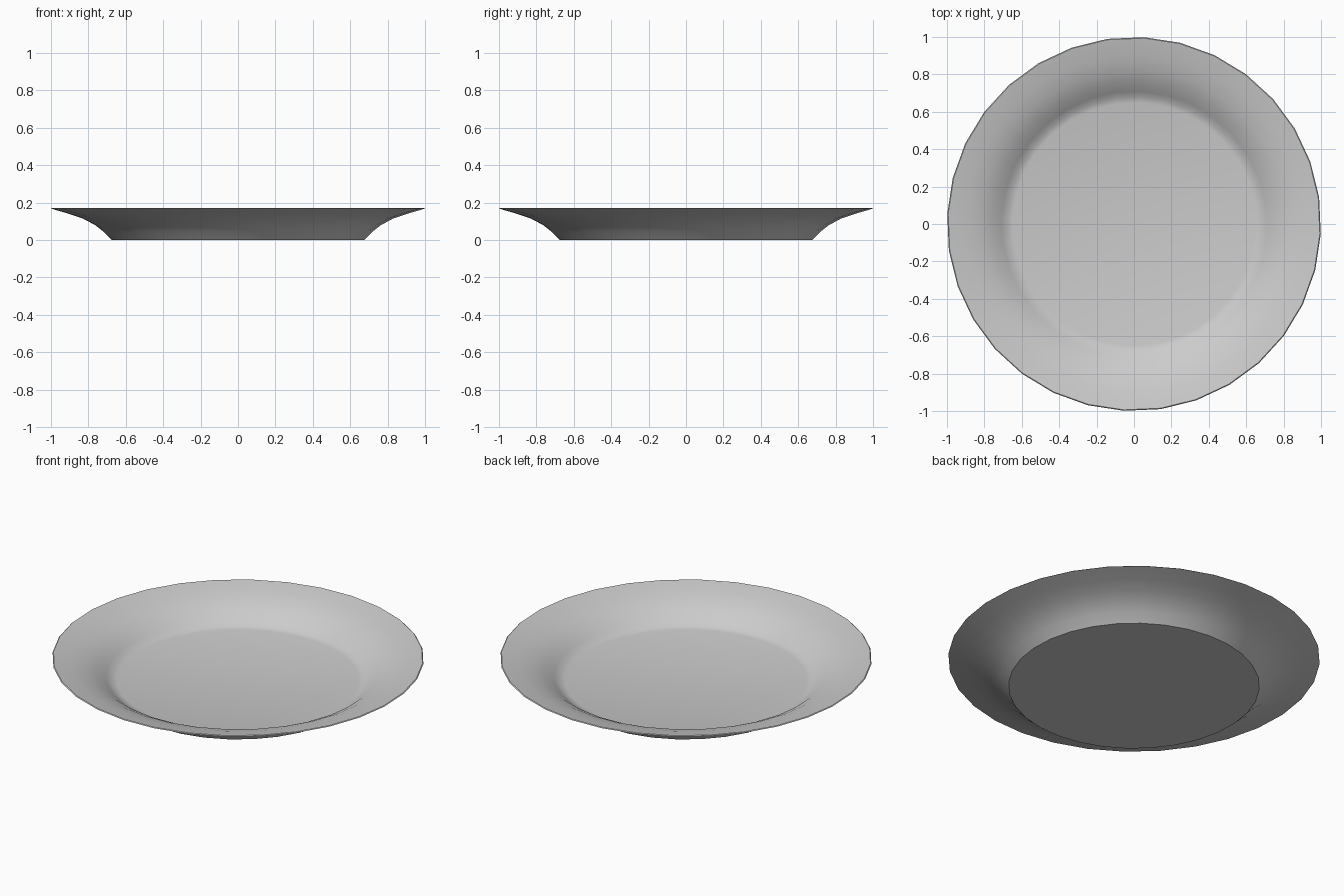
import bpy, bmesh, math

if "Cube" in bpy.data.objects:
    bpy.data.objects.remove(bpy.data.objects["Cube"])

SIDES = 32
PHASE = math.radians(8.2)

# Closed plate cross-section (radius, height): underside, rim, inner wall, floor
profile = [(0.675, 0.0), (0.72, 0.045), (0.765, 0.08), (0.83, 0.115), (0.91, 0.142),
           (1.0, 0.168), (0.995, 0.172), (0.9, 0.153), (0.82, 0.128), (0.755, 0.096),
           (0.71, 0.063), (0.68, 0.042), (0.65, 0.035)]

bm = bmesh.new()
rings = []
for r, z in profile:
    rings.append([bm.verts.new((r * math.cos(PHASE + i * math.tau / SIDES),
                                r * math.sin(PHASE + i * math.tau / SIDES), z))
                  for i in range(SIDES)])

# Walls between neighbouring rings
for a, b in zip(rings, rings[1:]):
    for i in range(SIDES):
        j = (i + 1) % SIDES
        bm.faces.new((a[i], a[j], b[j], b[i]))

# Flat base and inner floor
bm.faces.new(rings[0][::-1])
bm.faces.new(rings[-1])
bmesh.ops.recalc_face_normals(bm, faces=bm.faces)

mesh = bpy.data.meshes.new("plate")
bm.to_mesh(mesh)
bm.free()
plate = bpy.data.objects.new("plate", mesh)
bpy.context.collection.objects.link(plate)

# Smooth surface with crisp rim and foot
bpy.context.view_layer.objects.active = plate
plate.select_set(True)
bpy.ops.object.shade_smooth_by_angle(angle=math.radians(35))
